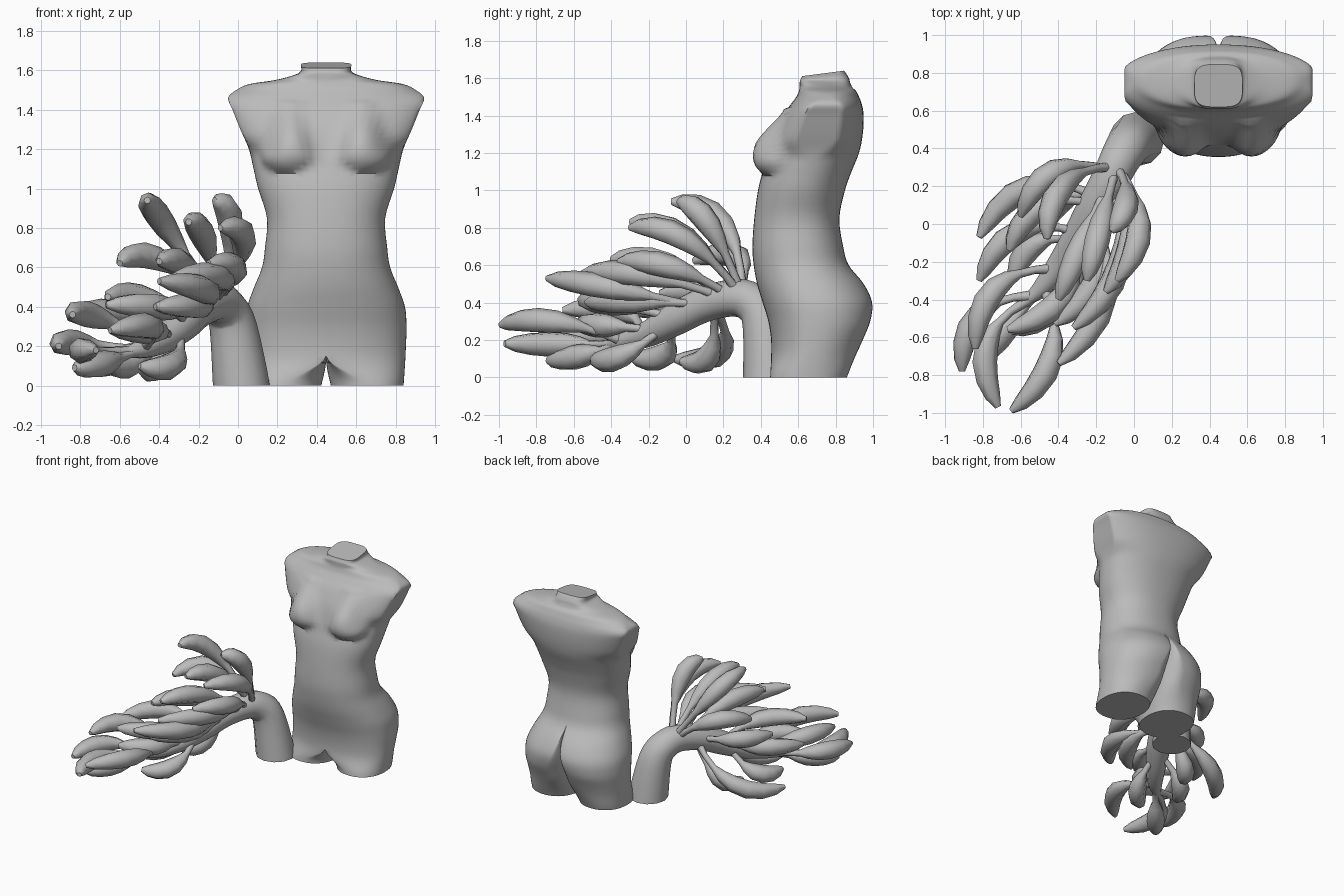
import bpy, bmesh, math
from mathutils import Vector, Quaternion

if "Cube" in bpy.data.objects:
    bpy.data.objects.remove(bpy.data.objects["Cube"])

grey = bpy.data.materials.new("plain grey")
grey.diffuse_color = (0.5, 0.5, 0.5, 1)
grey.use_nodes = True
grey.node_tree.nodes["Principled BSDF"].inputs["Base Color"].default_value = grey.diffuse_color


def finish(bm, name, angle):
    me = bpy.data.meshes.new(name)
    bm.to_mesh(me)
    bm.free()
    ob = bpy.data.objects.new(name, me)
    bpy.context.collection.objects.link(ob)
    me.materials.append(grey)
    bpy.ops.object.select_all(action='DESELECT')
    ob.select_set(True)
    bpy.context.view_layer.objects.active = ob
    bpy.ops.object.shade_smooth_by_angle(angle=math.radians(angle))
    return ob


def skin(bm, rings):
    """Bridge rings of points and cap both ends."""
    vs = [[bm.verts.new(p) for p in r] for r in rings]
    n = len(vs[0])
    for a, b in zip(vs, vs[1:]):
        for i in range(n):
            j = (i + 1) % n
            bm.faces.new((a[i], a[j], b[j], b[i]))
    bm.faces.new(vs[0][::-1])
    bm.faces.new(vs[-1])
    bmesh.ops.recalc_face_normals(bm, faces=bm.faces[:])


def spline(rows, steps):
    """Catmull-Rom interpolation of every column."""
    out = []
    for i in range(len(rows) - 1):
        p0, p1, p2, p3 = (rows[max(0, min(len(rows) - 1, i + k))] for k in (-1, 0, 1, 2))
        for s in range(steps):
            t = s / steps
            out.append([0.5 * (2 * b + (c - a) * t + (2 * a - 5 * b + 4 * c - d) * t * t
                               + (3 * b - a - 3 * c + d) * t ** 3)
                        for a, b, c, d in zip(p0, p1, p2, p3)])
    out.append(list(rows[-1]))
    return out


def tube(pts, radii, sides):
    """Round tube along points, without twist."""
    q, last, rings = Quaternion(), Vector((0, 0, 1)), []
    for i, p in enumerate(pts):
        d = (pts[min(i + 1, len(pts) - 1)] - pts[max(i - 1, 0)]).normalized()
        q = last.rotation_difference(d) @ q
        last = d
        ring = []
        for k in range(sides):
            a = 2 * math.pi * k / sides
            v = p + q @ Vector((math.cos(a), math.sin(a), 0)) * radii[i]
            v.z = 0 if i == 0 and p.z == 0 else max(v.z, 0)
            ring.append(v)
        rings.append(ring)
    bm = bmesh.new()
    skin(bm, rings)
    return bm


def smooth(v):
    v = max(0, min(1, v))
    return v * v * (3 - 2 * v)


# Torso: half sections as height, half width, front y, back y
rows = [
    (0, .393, .45, .86), (.1, .40, .455, .90), (.2, .405, .455, .945),
    (.3, .408, .44, .985), (.4, .40, .41, .995), (.5, .365, .38, .95),
    (.6, .325, .362, .87), (.7, .31, .355, .84), (.85, .30, .365, .82),
    (1.0, .345, .385, .85), (1.1, .368, .41, .885), (1.2, .392, .435, .925),
    (1.3, .435, .465, .945), (1.4, .475, .515, .95), (1.46, .497, .56, .94),
    (1.5, .455, .59, .925), (1.53, .39, .603, .91), (1.55, .26, .607, .89),
    (1.575, .165, .608, .878), (1.595, .128, .61, .87), (1.625, .128, .62, .845)]
N = 72
rings = []
for z, hw, yf, yb in spline(rows, 4):
    yc, ry = (yf + yb) / 2, (yb - yf) / 2
    # flat arm stumps between chest and shoulder top
    cut = 1 - .09 * smooth((z - 1.17) / .1) * smooth((1.52 - z) / .1)
    power = .9 - .35 * smooth((z - 1.55) / .04)
    inner = .024 - .19 * z
    ring = []
    for k in range(N):
        a = 2 * math.pi * k / N
        c, s = (math.copysign(abs(v) ** power, v) for v in (math.cos(a), math.sin(a)))
        # blend from separate thigh to joined trunk, later at the back for the cleft
        body = max(0, min(hw, hw / cut * c))
        leg = max(0, (hw + inner) / 2 + (hw - inner) / 2 * c)
        f = (s + 1) / 2
        back = max(smooth(z / .62), .4 * smooth(z / .2))
        w = smooth(z / .15) * (1 - f) + back * f
        x, y = leg + (body - leg) * w, yc + ry * s
        # breasts: rounded below, sloping above
        d = ((x - .175) / .16) ** 2 + ((z - 1.18) / (.26 if z > 1.18 else .125)) ** 2
        if s < 0 and d < 1 and c > -.01:
            y = min(y, .525 - .168 * (1 - d) ** (.5 + smooth((z - 1.12) / .2)))
        tilt = (y - yc) * .13 * max(0, min(1, (z - 1.58) / .04))
        ring.append((x, y, z + tilt))
    rings.append(ring)
bm = bmesh.new()
skin(bm, rings)
bmesh.ops.delete(bm, geom=[f for f in bm.faces if all(v.co.x < 1e-4 for v in f.verts)],
                 context='FACES')
torso = finish(bm, "torso", 50)
torso.location.x = .447
mirror = torso.modifiers.new("mirror", 'MIRROR')
mirror.merge_threshold = 0.0005

# Arching main stem: x, y, z, radius
stem = spline([
    (.017, .45, 0, .145), (-.025, .42, .3, .12), (-.07, .35, .4, .108),
    (-.12, .25, .425, .1), (-.2, .1, .39, .095), (-.28, -.05, .315, .09),
    (-.38, -.2, .235, .072), (-.48, -.33, .19, .052), (-.57, -.41, .17, .025)], 4)
path = [Vector(r[:3]) for r in stem]
finish(tube(path, [r[3] for r in stem], 12), "stem", 50)

# Leaves, grouped by the way they bow sideways: stem point, tip, upward bow
leaves = {
    .25: [(10, -.46, -.08, .94, .13), (11, -.6, .04, .62, .12), (16, -.66, -.14, .45, .03),
          (20, -.82, -.3, .35, .04), (15, -.82, -.07, .1, -.1), (21, -.64, -.3, .11, -.08),
          (31, -.72, -.97, .18, 0), (30, -.91, -.78, .2, .03), (25, -.84, -.66, .36, .06),
          (15, -.48, -.03, .09, -.12)],
    0: [(10, -.25, -.3, .83, .12), (13, -.4, -.4, .63, .08), (29, -.83, -.74, .09, -.02)],
    -.2: [(10, -.12, -.04, .94, .13), (10, -.09, -.3, .8, .12), (12, -.15, -.36, .62, .06),
          (13, -.32, -.55, .56, .05), (17, -.4, -.74, .53, .02), (20, -.67, -.56, .41, .03),
          (28, -.65, -.99, .28, .06), (23, -.65, -.57, .28, .01), (16, -.42, -.53, .4, .01),
          (21, -.5, -.5, .1, -.08)],
}
profile = [(0, .03), (.15, .022), (.27, .024), (.37, .045), (.5, .063), (.65, .068),
           (.8, .06), (.92, .043), (1, .017)]
count = 0
for bow, group in leaves.items():
    for at, x, y, z, lift in group:
        a, b = path[at], Vector((x, y, z))
        d = b - a
        ctrl = (a + b) / 2 + 2 * Vector((d.y * bow, -d.x * bow, lift))
        pts = [a * (1 - t) ** 2 + ctrl * 2 * t * (1 - t) + b * t * t for t, r in profile]
        count += 1
        finish(tube(pts, [r for t, r in profile], 7), "leaf_%02d" % count, 55)
